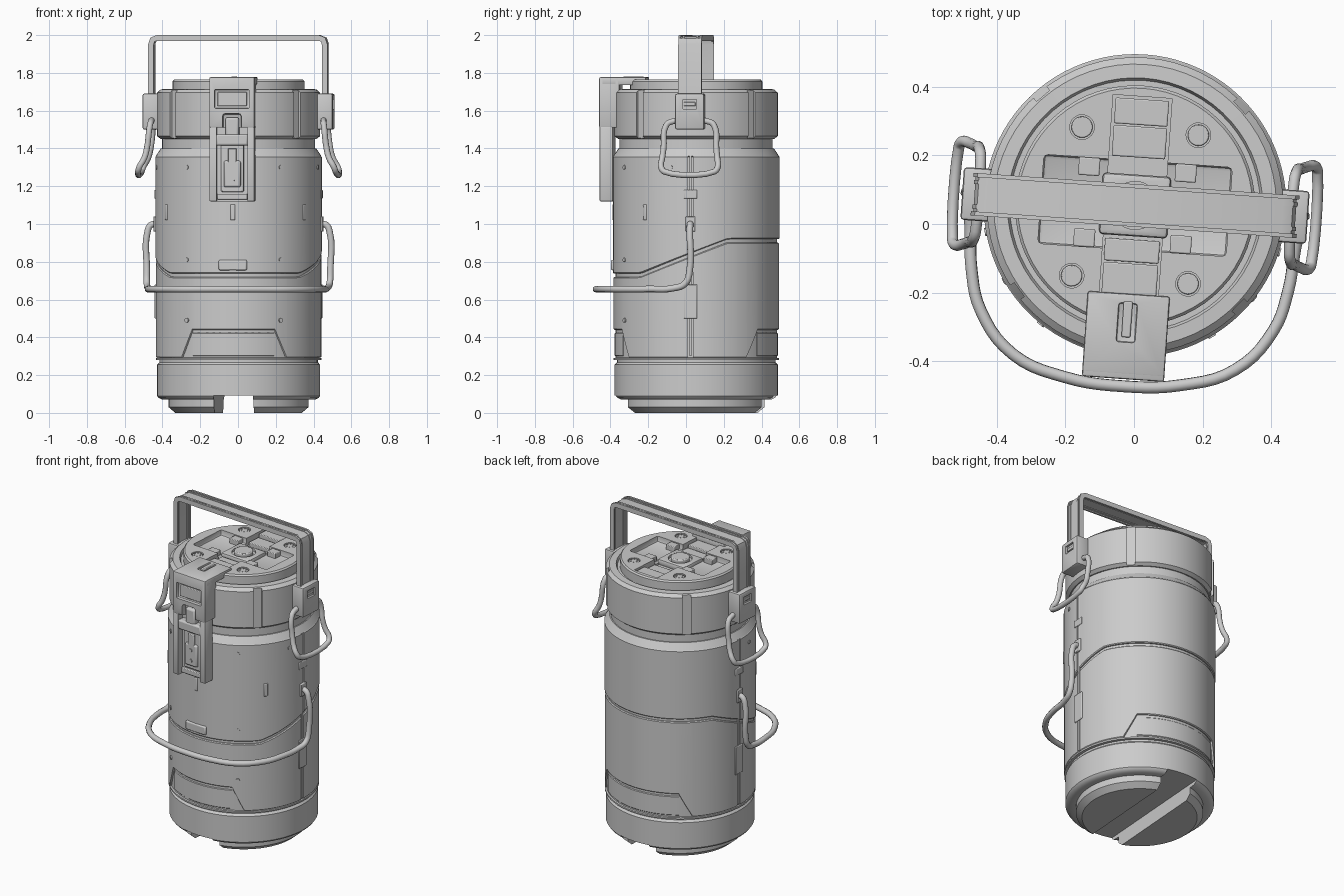
import bpy, bmesh
from math import sin, cos, asin, radians, degrees, pi
from mathutils import Matrix, Vector

if "Cube" in bpy.data.objects:
    bpy.data.objects.remove(bpy.data.objects["Cube"])


def make(name, bm, bevel=0.0):
    bmesh.ops.recalc_face_normals(bm, faces=bm.faces)
    me = bpy.data.meshes.new(name)
    bm.to_mesh(me)
    bm.free()
    ob = bpy.data.objects.new(name, me)
    bpy.context.collection.objects.link(ob)
    if bevel:
        m = ob.modifiers.new("bevel", 'BEVEL')
        m.width, m.segments, m.limit_method = bevel, 2, 'ANGLE'
    return ob


def box(name, x, y, z, bevel=0.004, turn=0.0):
    bm = bmesh.new()
    bmesh.ops.create_cube(bm, size=1)
    for v in bm.verts:
        for i, (a, b) in enumerate((x, y, z)):
            v.co[i] = (a + b) / 2 + v.co[i] * (b - a)
    bm.transform(Matrix.Rotation(radians(turn), 4, 'Z'))
    return make(name, bm, bevel)


def rod(name, centre, r, depth, axis='Z', turn=0.0, segs=20, bevel=0.0):
    bm = bmesh.new()
    bmesh.ops.create_cone(bm, cap_ends=True, segments=segs, radius1=r, radius2=r, depth=depth)
    if axis == 'Y':
        bm.transform(Matrix.Rotation(pi / 2, 4, 'X'))
    bm.transform(Matrix.Rotation(radians(turn), 4, 'Z') @ Matrix.Translation(centre))
    return make(name, bm, bevel)


def lathe(name, profile, segs=64):
    bm = bmesh.new()
    vs = [bm.verts.new((r, 0, z)) for r, z in profile]
    es = [bm.edges.new(p) for p in zip(vs, vs[1:])]
    bmesh.ops.spin(bm, geom=vs + es, angle=2 * pi, steps=segs, axis=(0, 0, 1), cent=(0, 0, 0))
    bmesh.ops.remove_doubles(bm, verts=bm.verts, dist=1e-4)
    return make(name, bm)


def ribbon(name, sections):
    """Skin a row of four-cornered sections into a closed solid."""
    bm = bmesh.new()
    rows = [[bm.verts.new(p) for p in s] for s in sections]
    for a, b in zip(rows, rows[1:]):
        for i in range(4):
            j = (i + 1) % 4
            bm.faces.new((a[i], a[j], b[j], b[i]))
    bm.faces.new(rows[0])
    bm.faces.new(rows[-1])
    return make(name, bm)


def panel(name, t0, t1, low, high, r0, r1, breaks=()):
    """Curved wall; angle 0 is the front, low and high give its edge heights."""
    n = round((t1 - t0) / 4)
    angles = sorted([t0 + (t1 - t0) * i / n for i in range(n + 1)] + list(breaks))
    out = []
    for t in angles:
        s, c = sin(radians(t)), -cos(radians(t))
        lo, hi = low(s, c), high(s, c)
        out.append([(r * s, r * c, z) for r, z in
                    ((r0, lo), (r1 - .005, lo), (r1, lo + .005), (r1, hi - .005), (r1 - .005, hi), (r0, hi))])
    bm = bmesh.new()
    rows = [[bm.verts.new(p) for p in s] for s in out]
    for a, b in zip(rows, rows[1:]):
        for i in range(6):
            j = (i + 1) % 6
            bm.faces.new((a[i], a[j], b[j], b[i]))
    bm.faces.new(rows[0])
    bm.faces.new(rows[-1])
    return make(name, bm)


def strap(name, path, t, y0, y1):
    pts = [Vector((x, 0, z)) for x, z in path]
    secs = []
    for i, p in enumerate(pts):
        d = (pts[min(i + 1, len(pts) - 1)] - pts[max(i - 1, 0)]).normalized()
        n = Vector((-d.z, 0, d.x)) * t / 2
        secs.append([(q.x, y, q.z) for q, y in ((p + n, y0), (p + n, y1), (p - n, y1), (p - n, y0))])
    return ribbon(name, secs)


def tube(name, pts, r, cyclic=False):
    cu = bpy.data.curves.new(name, 'CURVE')
    cu.dimensions, cu.bevel_depth, cu.bevel_resolution = '3D', r, 3
    cu.resolution_u, cu.use_fill_caps = 5, True
    sp = cu.splines.new('BEZIER')
    sp.bezier_points.add(len(pts) - 1)
    for b, p in zip(sp.bezier_points, pts):
        b.co = p
        b.handle_left_type = b.handle_right_type = 'AUTO'
    sp.use_cyclic_u = cyclic
    ob = bpy.data.objects.new(name, cu)
    bpy.context.collection.objects.link(ob)
    return ob


def cut(ob, cutters):
    for c in cutters:
        m = ob.modifiers.new("cut", 'BOOLEAN')
        m.operation, m.object = 'DIFFERENCE', c
    dg = bpy.context.evaluated_depsgraph_get()
    me = bpy.data.meshes.new_from_object(ob.evaluated_get(dg))
    ob.modifiers.clear()
    ob.data = me
    for c in cutters:
        bpy.data.objects.remove(c)


# base with foot channel, and inner core
base = lathe("base", [(0, 0), (.335, 0), (.37, .03), (.37, .07), (.405, .07), (.425, .08), (.432, .09),
                      (.432, .255), (.42, .268), (.42, .3), (0, .3)])
cut(base, [box("cutter", (-.105, .105), (-.6, .6), (-.1, .093), 0)])
lathe("core", [(0, .28), (.438, .28), (.438, .29), (.428, .292), (.428, 1.355), (.438, 1.36), (.412, 1.40),
               (.405, 1.40), (.405, 1.46), (0, 1.46)])

# shell panels, split by the sloping seam and the side seams
def seam(s, c):
    y = .44 * c
    return .738 + .182 * min(1, max(0, (y + .275) / .47))

def notch(top, bottom):
    return lambda s, c: .292 + .148 * min(1, max(0, (bottom - abs(.44 * s)) / (bottom - top)))

for name, mid, top, bot in (("front", 0, .22, .28), ("back", 180, .27, .33)):
    a, b = degrees(asin(top / .44)), degrees(asin(bot / .44))
    br = [mid + t for t in (-b, -a, a, b)]
    panel(name + "_lower_shell", mid - 88.3, mid + 88.3, notch(top, bot),
          lambda s, c: seam(s, c) - .018, .415, .438, br)
    panel(name + "_upper_shell", mid - 88.3, mid + 88.3, seam, lambda s, c: 1.36, .415, .441)
    panel(name + "_recess_plate", mid - a, mid + a, lambda s, c: .3, lambda s, c: .425, .415, .432)

# side seam ribs, hinge clips, rivets and slots
for s in (-1, 1):
    def side(a, b):
        return tuple(sorted((s * a, s * b)))
    box("side_rib", side(.42, .437), (-.006, .006), (.3, 1.36), .001)
    box("hinge_clip_upper", side(.42, .445), (-.035, .035), (1.135, 1.18))
    box("hinge_clip_lower", side(.42, .443), (-.035, .035), (.5, .68))
    box("hinge_clip_pivot", side(.42, .45), (-.025, .025), (.96, 1.04))
    for z in (1.3, .81, .49):
        rod("rivet", (0, -.438, z), .012, .014, 'Y', s * 34.5, 12)
    rod("rivet", (0, -.438, 1.3), .012, .014, 'Y', s * 76, 12)
for t in (-56, 0, 56):
    box("slot_rim", (-.013, .013), (-.444, -.43), (1.02, 1.105), .006, t)
box("front_stop", (-.075, .075), (-.448, -.42), (.755, .81), .008)

# lid with side notches and recessed top
lid = lathe("lid", [(0, 1.45), (.412, 1.45), (.432, 1.465), (.432, 1.695), (.412, 1.713), (.372, 1.715),
                    (.365, 1.70), (.35, 1.70), (.35, 1.755), (.342, 1.764), (0, 1.764)])
cutters = [box("cutter", (.417, .5), (-.025, .025), (1.4, 1.8), 0, t) for t in (47, 134, 220, 320)]
cutters += [box("cutter", (-.275, .275), (-.13, .13), (1.728, 1.8), .012),
            box("cutter", (-.086, .086), (-.325, .318), (1.715, 1.8), 0)]
spots = [(sx * .17, sy * .217) for sx in (-1, 1) for sy in (-1, 1)]
cutters += [rod("cutter", (x, y, 1.78), .036, .07) for x, y in spots]
cut(lid, cutters)
for x, y in spots:
    rod("screw_head", (x, y, 1.75), .031, .022, bevel=.003)
    for i in range(6):
        rod("screw_dimple", (x + .02 * cos(i * pi / 3), y + .02 * sin(i * pi / 3), 1.761), .004, .006, segs=8)
for sx in (-1, 1):
    for sy in (-1, 1):
        box("recess_block", tuple(sorted((sx * .11, sx * .172))), tuple(sorted((sy * .078, sy * .13))), (1.72, 1.76))
hub = box("hub_plate", (-.1, .1), (-.09, .09), (1.71, 1.75), .012)
cut(hub, [rod("cutter", (0, 0, 1.76), .07, .05, segs=32)])
rod("hub_knob", (0, 0, 1.743), .055, .04, segs=32, bevel=.006)
box("back_top_plate", (-.078, .078), (.235, .31), (1.71, 1.758))
box("back_top_step", (-.078, .078), (.14, .23), (1.71, 1.738))
box("front_top_plate", (-.08, .08), (-.26, -.17), (1.71, 1.75))
box("front_top_step", (-.08, .08), (-.165, -.1), (1.71, 1.735))

# front latch
hood = box("latch_hood", (-.12, .12), (-.495, -.258), (1.735, 1.778), .007)
cut(hood, [box("cutter", (-.028, .028), (-.4, -.285), (1.768, 1.8), .008)])
box("hood_prong", (-.013, .013), (-.385, -.28), (1.75, 1.781))
head = box("latch_head", (-.12, .12), (-.507, -.4), (1.51, 1.777), .007)
cut(head, [box("cutter", (-.092, .092), (-.6, -.488), (1.612, 1.712), .006),
           box("cutter", (-.05, .05), (-.6, -.475), (1.4, 1.585), .015)])
box("latch_window", (-.078, .078), (-.495, -.45), (1.625, 1.698))
body = box("latch_body", (-.12, .12), (-.505, -.435), (1.12, 1.515), .006)
cut(body, [box("cutter", (-.082, .082), (-.6, -.462), (1.0, 1.6), 0)])
box("latch_floor_lip", (-.08, .08), (-.48, -.44), (1.13, 1.16))
box("latch_bar", (-.085, .085), (-.505, -.45), (1.415, 1.475), .01)
box("latch_tongue", (-.036, .036), (-.498, -.45), (1.44, 1.565), .012)
box("latch_arm_plate", (-.06, .06), (-.476, -.45), (1.17, 1.42), .006)
box("latch_buckle", (-.045, .045), (-.49, -.45), (1.195, 1.335), .01)
box("latch_stem", (-.022, .022), (-.49, -.45), (1.3, 1.40))
for z in (1.23, 1.295):
    rod("latch_pin", (0, -.49, z), .012, .012, 'Y', segs=12)

# carry handle: flat strap with raised rims
half = [(-.461, 1.58), (-.461, 1.95), (-.453, 1.976), (-.43, 1.985)]
path = half + [(-x, z) for x, z in reversed(half)]
strap("carry_handle", path, .016, -.058, .058)
for y0 in (-.062, -.042, .03, .05):
    strap("carry_handle_rim", path, .03 if abs(y0 + .006) > .05 else .024, y0, y0 + .012)

# side brackets, hanging rings
for s in (-1, 1):
    br = box("side_bracket", tuple(sorted((s * .41, s * .505))), (-.077, .077), (1.5, 1.69), .01)
    cut(br, [box("cutter", tuple(sorted((s * .492, s * .6))), (-.036, .036), (1.61, 1.66), 0)])
    box("bracket_catch", tuple(sorted((s * .48, s * .498))), (-.03, .03), (1.625, 1.645), .002)
    ring = [(.458, .105, 1.54), (.462, .128, 1.52), (.477, .14, 1.40), (.49, .146, 1.35),
            (.517, .15, 1.30), (.524, .132, 1.277)]
    loop = ring + [(x, -y, z) for x, y, z in reversed(ring)]
    tube("hanging_ring", [(s * x, y, z) for x, y, z in loop], .016, True)

# large lower bail
bail = [(.43, 0, 1.0), (.465, 0, .995), (.483, 0, .96), (.487, 0, .76), (.485, -.025, .685), (.475, -.09, .66),
        (.462, -.22, .656), (.428, -.335, .655), (.325, -.457, .655), (.17, -.513, .655)]
tube("lower_bail", bail + [(0, -.528, .655)] + [(-x, y, z) for x, y, z in reversed(bail)], .0175)

# smooth shading, then turn the whole model to its resting angle
for ob in bpy.context.collection.objects:
    ob.select_set(ob.type == 'MESH')
    if ob.type == 'MESH':
        bpy.context.view_layer.objects.active = ob
bpy.ops.object.shade_smooth_by_angle()
place = Matrix.Translation((.003, .054, 0)) @ Matrix.Rotation(radians(-4), 4, 'Z')
for ob in bpy.context.collection.objects:
    ob.matrix_world = place
